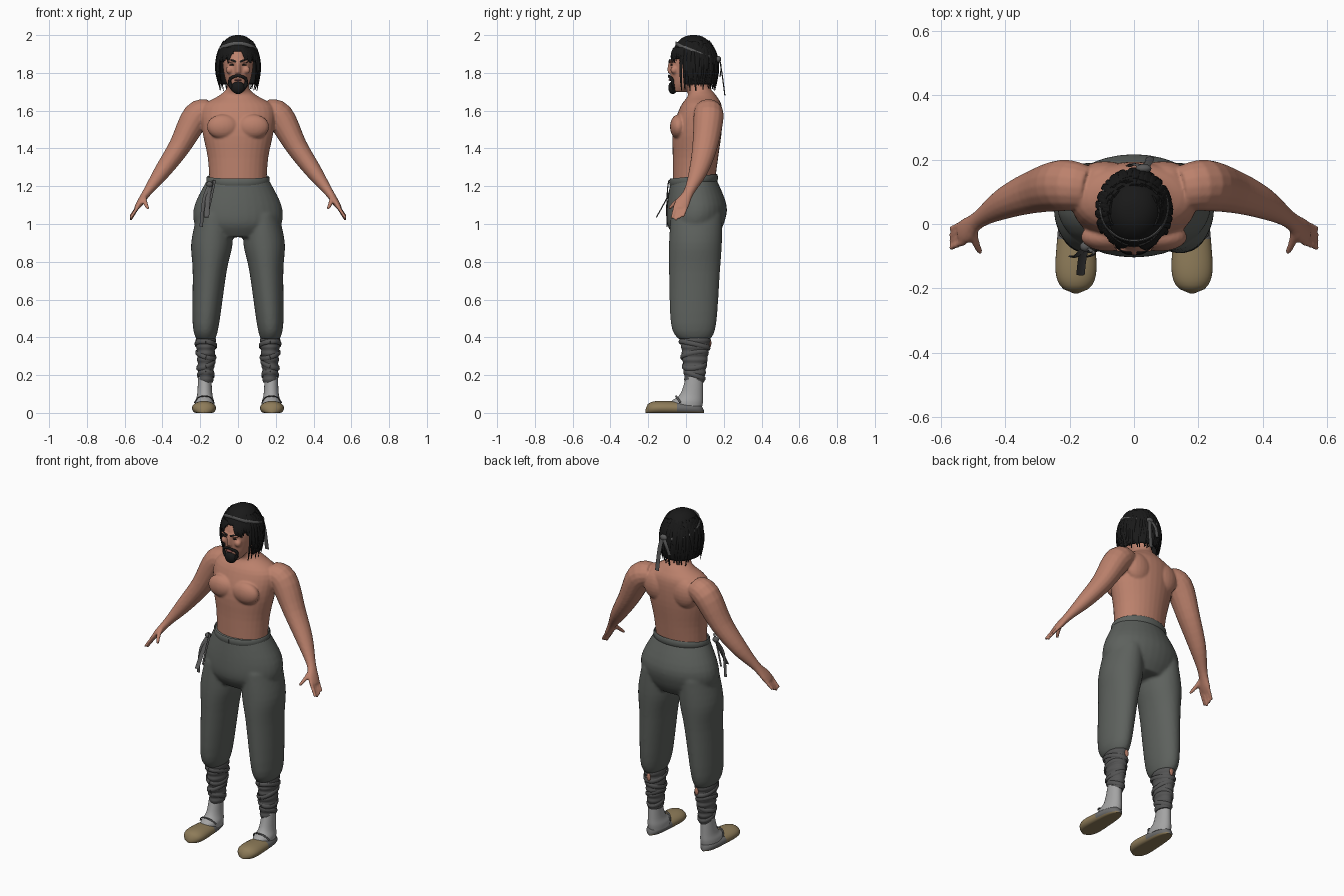
import bpy, bmesh, math, random
from mathutils import Vector, Matrix

if "Cube" in bpy.data.objects:
    bpy.data.objects.remove(bpy.data.objects["Cube"])
random.seed(4)
X, Y, Z = Vector((1, 0, 0)), Vector((0, 1, 0)), Vector((0, 0, 1))


def material(name, red, green, blue):
    colour = (red, green, blue, 1)
    made = bpy.data.materials.new(name)
    made.use_nodes = True
    made.diffuse_color = colour
    made.node_tree.nodes["Principled BSDF"].inputs["Base Color"].default_value = colour
    return made


def grey(name, value):
    return material(name, value, value, value)


skin = material("skin", .5, .22, .15)
lip = material("lip", .3, .1, .09)
tan = material("shoe tan", .27, .2, .1)
cloth = material("trouser grey", .11, .12, .11)
black = grey("hair black", .01)
wrapping = grey("wrapping grey", .09)
ribbon = grey("ribbon grey", .1)
sock_grey = grey("sock grey", .37)
shoe_grey = grey("shoe grey", .15)


def spline(points, steps):
    """Smoothly subdivide a list of equal-length tuples."""
    last = len(points) - 1
    result = []
    for i in range(last):
        neighbours = [points[max(0, min(last, i + j))] for j in (-1, 0, 1, 2)]
        for step in range(steps):
            t = step / steps
            result.append([start + t / 2 * (end - before + t * (2 * before - 5 * start + 4 * end - after
                           + t * (3 * (start - end) + after - before)))
                           for before, start, end, after in zip(*neighbours)])
    return result + [points[last]]


def tube(bm, stations, hint=Y, axis=None, sides=16, steps=4):
    """Loft ellipses given as (x, y, z, radius along the hint, other radius)."""
    stations = spline(stations, steps)
    centres = [Vector(station[:3]) for station in stations]
    rings = []
    for i, (centre, station) in enumerate(zip(centres, stations)):
        ahead, behind = centres[min(i + 1, len(centres) - 1)], centres[max(i - 1, 0)]
        along = axis or (ahead - behind).normalized()
        u = (hint - along * hint.dot(along)).normalized()
        v = along.cross(u)
        angles = [math.tau * j / sides for j in range(sides)]
        rings.append([bm.verts.new(centre + u * (station[3] * math.cos(a)) + v * (station[4] * math.sin(a)))
                      for a in angles])
    for ring, following in zip(rings, rings[1:]):
        for j in range(sides):
            bm.faces.new((ring[j - 1], ring[j], following[j], following[j - 1]))
    bm.faces.new(rings[0])
    bm.faces.new(rings[-1])


def slabs(bm, rows, centre=lambda z: 0):
    """Loft level rings given as (z, half width, front y, back y)."""
    tube(bm, [(centre(z), (front + back) / 2, z, width, (back - front) / 2)
              for z, width, front, back in rows], X, Z, sides=32)


def strand(bm, points, width, thick, hint=X, taper=0, sides=8):
    """A flat or round strip along a path, thinning towards its end."""
    ends = len(points) - 1
    sizes = [1 - taper * i / ends for i in range(len(points))]
    tube(bm, [(*p, width * size, thick * size) for p, size in zip(points, sizes)], hint, sides=sides)


def hoop(bm, centre, across, deep, tilt, turn, width):
    """A closed slanted band around a vertical form."""
    angles = [math.tau * i / 16 for i in range(17)]
    strand(bm, [Vector(centre) + Vector((across * math.sin(a), -deep * math.cos(a), tilt * math.cos(a + turn)))
                for a in angles], width, .005, Z)


def ball(bm, centre, radii):
    bmesh.ops.create_uvsphere(bm, u_segments=20, v_segments=12, radius=1,
                              matrix=Matrix.Translation(centre) @ Matrix.Diagonal((*radii, 1)))


def mirror(bm):
    copy = bmesh.ops.duplicate(bm, geom=bm.verts[:] + bm.edges[:] + bm.faces[:])["geom"]
    for vert in copy:
        if isinstance(vert, bmesh.types.BMVert):
            vert.co.x *= -1


def finish(name, bm, *materials, voxel=0):
    bmesh.ops.recalc_face_normals(bm, faces=bm.faces[:])
    mesh = bpy.data.meshes.new(name)
    bm.to_mesh(mesh)
    bm.free()
    for each in materials:
        mesh.materials.append(each)
    mesh.shade_smooth()
    mesh.set_sharp_from_angle(angle=math.radians(50))
    part = bpy.data.objects.new(name, mesh)
    bpy.context.collection.objects.link(part)
    if voxel:
        fuse = part.modifiers.new("Fuse", "REMESH")
        fuse.mode, fuse.voxel_size, fuse.use_smooth_shade = "VOXEL", voxel, True
        soften = part.modifiers.new("Soften", "SMOOTH")
        soften.factor, soften.iterations = .5, 4
    return part


# Arm, hand, chest and cheek of one side, mirrored
bm = bmesh.new()
tube(bm, [(.15, .11, 1.6, .07, .06), (.22, .12, 1.57, .08, .075), (.31, .1, 1.41, .067, .058),
          (.4, .065, 1.28, .05, .044), (.48, .015, 1.17, .028, .024), (.52, -.02, 1.11, .04, .018),
          (.54, -.03, 1.08, .03, .012)])
for finger in range(4):
    knuckle = Vector((.525, .02 * finger - .055, 1.1))
    reach = Vector((.045, -.02, -.08 + .01 * abs(finger - 1)))
    strand(bm, [knuckle, knuckle + reach / 2, knuckle + reach], .011, .011, Y, .3)
strand(bm, [(.5, -.01, 1.15), (.49, -.06, 1.11), (.475, -.09, 1.08)], .015, .014, X, .4)
ball(bm, (.08, -.04, 1.515), (.085, .045, .065))
ball(bm, (.09, .145, 1.56), (.085, .05, .09))
ball(bm, (.03, -.08, 1.862), (.03, .009, .008))
ball(bm, (.045, -.063, 1.815), (.02, .02, .02))
mirror(bm)

# Torso with neck, head and nose, fused with the sides
slabs(bm, [(1.2, .15, -.07, .15), (1.35, .16, -.07, .17), (1.5, .19, -.07, .19), (1.62, .19, -.03, .19),
           (1.68, .1, .01, .16), (1.72, .06, 0, .13), (1.8, .06, 0, .12)])
slabs(bm, [(1.7, .03, -.07, 0), (1.76, .066, -.08, .1), (1.88, .082, -.08, .14), (1.97, .05, -.03, .1)])
strand(bm, [(0, -.08, 1.86), (0, -.085, 1.83), (0, -.082, 1.8)], .011, .011, taper=-.4)
finish("body", bm, skin, voxel=.006)

# Face details
bm = bmesh.new()
ball(bm, (0, -.083, 1.763), (.02, .009, .006))
finish("lips", bm, lip)
bm = bmesh.new()
ball(bm, (.031, -.076, 1.842), (.014, .006, .004))
strand(bm, [(.01, -.088, 1.858), (.033, -.086, 1.868), (.058, -.07, 1.862)], .006, .004, Z, .5)
mirror(bm)
finish("eyes_and_brows", bm, black)

# Moustache and beard
bm = bmesh.new()
strand(bm, [(0, -.09, 1.785), (.022, -.088, 1.78), (.043, -.074, 1.765), (.04, -.07, 1.735), (.02, -.07, 1.71)],
       .007, .006, Z, -.6)
mirror(bm)
ball(bm, (0, -.07, 1.722), (.036, .024, .034))
finish("beard", bm, black)


def hair_point(angle, z, grow=1.0):
    """Point on the hair surface at an angle from the front."""
    size = grow * max(0, 1 - ((z - 1.82) / .18) ** 2) ** .4
    return Vector((.113 * size * math.sin(angle), .04 - .126 * size * math.cos(angle), z))


# Hair cap with a face opening
bm = bmesh.new()
bmesh.ops.create_uvsphere(bm, u_segments=48, v_segments=40, radius=1)
for vert in bm.verts:
    vert.co = hair_point(math.atan2(vert.co.x, -vert.co.y), 1.82 + .18 * vert.co.z)
centres = [(face, face.calc_center_median()) for face in bm.faces]
opening = [face for face, c in centres if c.z < 1.74 or (c.y < -.01 and c.z < 1.92 - .6 * abs(c.x))]
bmesh.ops.delete(bm, geom=opening, context="FACES")
cap = finish("hair_cap", bm, black)
cap.modifiers.new("Thickness", "SOLIDIFY").thickness = .012

# Loose locks around the sides and back, parted fringe in front
bm = bmesh.new()
for i in range(84):
    angle = math.radians(15 + 4 * i - i / 20)
    fringe = math.cos(angle) > .5
    top = 1.93 if fringe else random.uniform(1.93, 1.97)
    end = random.uniform(1.85, 1.885) if fringe else random.uniform(1.7, 1.76)
    drift = math.copysign(.12, math.sin(angle)) if fringe else random.uniform(-.2, .2)
    path = []
    for t in (0, .25, .5, .75, 1):
        z = top + (end - top) * t
        point = hair_point(angle + drift * t, max(z, 1.73), 1 + .045 * math.sin(math.pi * t))
        path.append((point.x, point.y, z))
    strand(bm, path, .014, .007, Vector((math.cos(angle), math.sin(angle), 0)), .8, 6)
finish("hair_locks", bm, black)

# Headband, knot and trailing ends
bm = bmesh.new()
turns = [math.tau * i / 32 for i in range(33)]
strand(bm, [hair_point(a, 1.913 + .043 * math.cos(a), 1.03) for a in turns], .011, .004, Z)
ball(bm, (.03, .172, 1.872), (.024, .014, .018))
strand(bm, [(.035, .178, 1.87), (.045, .19, 1.8), (.05, .206, 1.68)], .013, .003)
strand(bm, [(.025, .178, 1.87), (0, .186, 1.83), (-.015, .18, 1.78)], .012, .003)
finish("headband", bm, ribbon)

# Trousers: baggy legs fused with the hips
bm = bmesh.new()
slabs(bm, [(1.05, .09, -.08, .19), (.9, .11, -.09, .19), (.75, .09, -.09, .18), (.47, .07, -.08, .16),
           (.39, .05, -.04, .13)], lambda z: .13 + .04 * min(1, 2 - 2 * z))
mirror(bm)
slabs(bm, [(1.24, .16, -.08, .16), (1.1, .23, -.1, .215), (1, .23, -.1, .2), (.93, .17, -.06, .16)])
finish("trousers", bm, cloth, voxel=.009)

# Waistband, raised at the back, with a hanging tie
bm = bmesh.new()
hoop(bm, (0, .04, 1.232), .163, .124, -.012, 0, .02)
finish("waistband", bm, cloth)
bm = bmesh.new()
knot = Vector((-.15, -.07, 1.21))
ball(bm, knot, (.018, .016, .016))
strand(bm, [knot, (-.18, -.1, 1.13), (-.195, -.1, .985)], .009, .003)
strand(bm, [knot, (-.16, -.105, 1.13), (-.166, -.157, 1.035)], .013, .003)
strand(bm, [knot, (-.125, -.09, 1.23), (-.14, -.1, 1.15), (-.165, -.1, 1.04)], .006, .003)
finish("waist_tie", bm, ribbon)

# Ridged calf wrappings with slanted bands
bm = bmesh.new()
rows = []
for i in range(15):
    t, bulge = i / 14, .004 * (i % 2)
    rows.append((.4 - .24 * t, .051 - .015 * t + bulge, -.028 + .024 * t - bulge, .128 - .034 * t + bulge))
slabs(bm, rows, lambda z: .17)
for band in range(4):
    loose = band / 3
    hoop(bm, (.17, .045, .2 + .16 * loose), .042 + .013 * loose, .054 + .025 * loose, .018, 2 * band, .012)
mirror(bm)
finish("calf_wrappings", bm, wrapping)

# Small tears at the back of the calves
bm = bmesh.new()
ball(bm, (.16, .128, .37), (.013, .006, .022))
mirror(bm)
finish("torn_patches", bm, skin)

# Socks: ankle and instep
bm = bmesh.new()
slabs(bm, [(.19, .035, 0, .09), (.1, .04, -.03, .09), (.06, .05, -.08, .09), (.03, .05, -.08, .085)], lambda z: .176)
mirror(bm)
finish("socks", bm, sock_grey)

# Slippers: tan toe, grey heel quarter, flat sole
bm = bmesh.new()
outline = []
for i in range(25):
    t = i / 24
    rounding = max(.01, 1 - abs(2 * t - 1) ** 4)
    height = (.055 + .013 * t) * rounding ** .3
    outline.append((.18, .095 - .31 * t, height * .4, (.047 + .025 * t) * rounding ** .5, height * .6))
tube(bm, outline, X, Y, 28, 1)
for vert in bm.verts:
    vert.co.z = max(vert.co.z, 0)
for face in bm.faces:
    middle = face.calc_center_median()
    face.material_index = int(middle.y > -.05 and middle.z > .006)
mirror(bm)
finish("slippers", bm, tan, shoe_grey)
bm = bmesh.new()
strand(bm, [(.127, -.03, .055), (.15, -.05, .085), (.205, -.05, .085), (.23, -.03, .055)], .006, .003, Y)
mirror(bm)
finish("slipper_straps", bm, wrapping)
